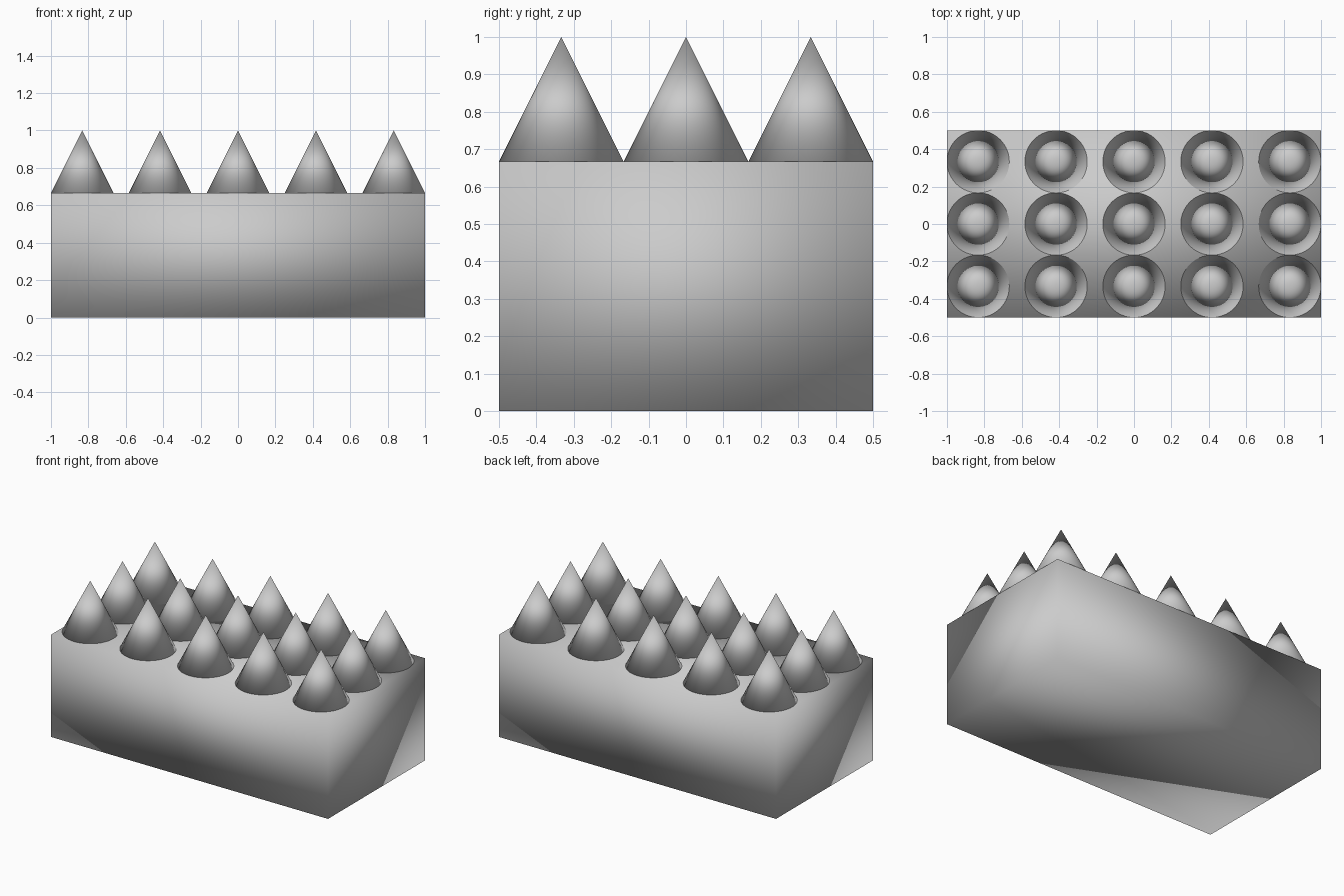
import bpy

if "Cube" in bpy.data.objects:
    bpy.data.objects.remove(bpy.data.objects["Cube"])

BASE_H = 2 / 3
R = 1 / 6
H = 1 / 3


def smooth(obj):
    for p in obj.data.polygons:
        p.use_smooth = True


# Rectangular base block, softly shaded across its edges
bpy.ops.mesh.primitive_cube_add(size=1, location=(0, 0, BASE_H / 2))
base = bpy.context.object
base.name = "base_block"
base.scale = (2, 1, BASE_H)
bpy.ops.object.transform_apply(location=False, rotation=False, scale=True)
smooth(base)

# Master cone, standing on the block top
bpy.ops.mesh.primitive_cone_add(vertices=64, radius1=R, radius2=0, depth=H)
cone = bpy.context.object
smooth(cone)

# Grid of 5 x 3 cone studs sharing the same mesh
for i in range(5):
    for j in range(3):
        stud = cone if i == j == 0 else cone.copy()
        stud.name = f"cone_stud_{i + 1}_{j + 1}"
        stud.location = ((i - 2) * (1 - R) / 2, (j - 1) * 2 * R, BASE_H + H / 2)
        if stud is not cone:
            bpy.context.collection.objects.link(stud)
